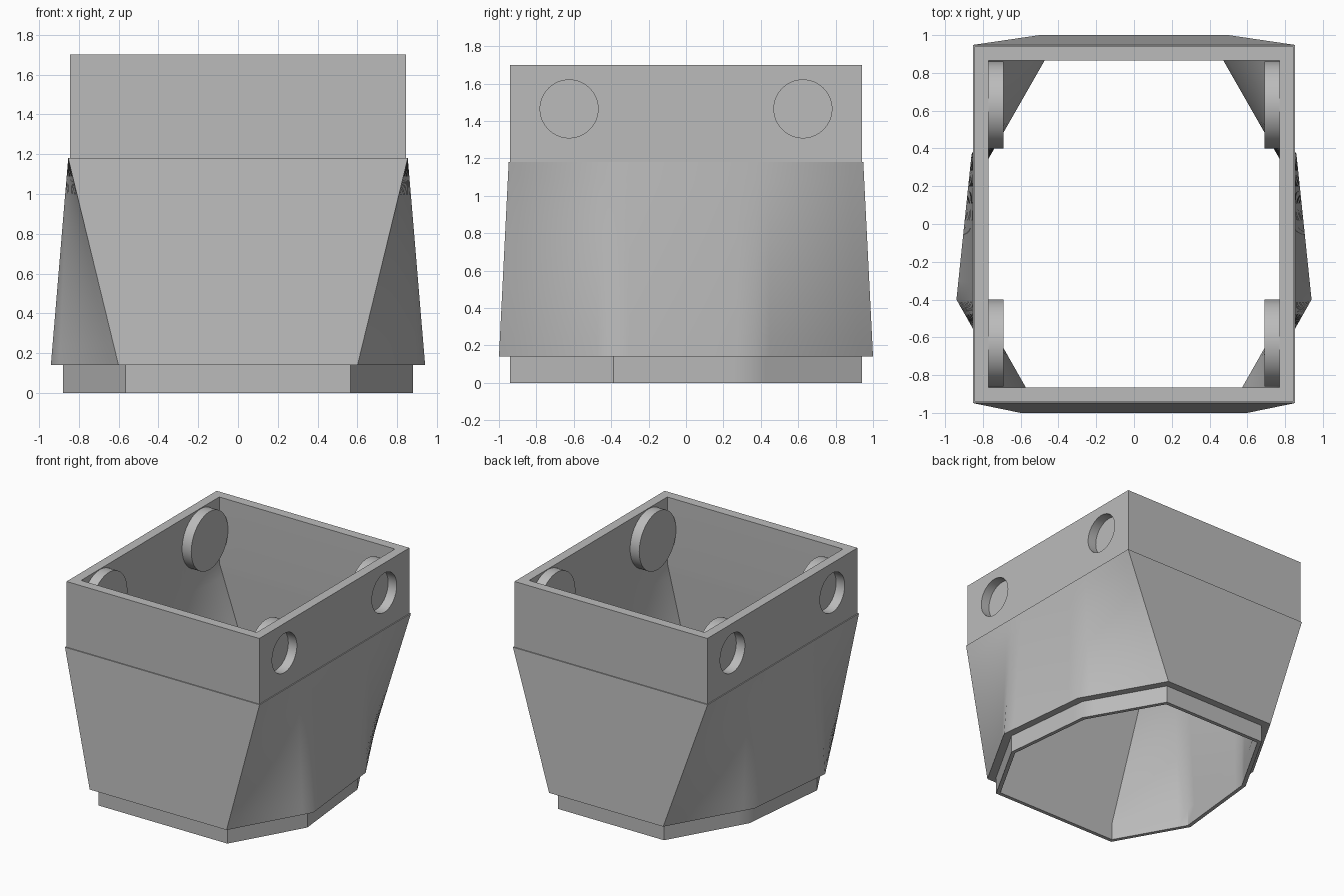
import bpy, bmesh, math
from mathutils import Vector, Matrix

cube = bpy.data.objects.get("Cube")
if cube:
    bpy.data.objects.remove(cube, do_unlink=True)

grey = bpy.data.materials.new("plain_grey")
grey.use_nodes = True
grey.diffuse_color = (0.5, 0.5, 0.5, 1)
grey.node_tree.nodes["Principled BSDF"].inputs["Base Color"].default_value = (0.5, 0.5, 0.5, 1)

SEGMENTS = 8
BASE_Z, SHOULDER_Z, TOP_Z = 0.14, 1.18, 1.70


def finish(name, bm):
    """Turn a bmesh into a grey object."""
    bmesh.ops.recalc_face_normals(bm, faces=bm.faces[:])
    mesh = bpy.data.meshes.new(name)
    bm.to_mesh(mesh)
    bm.free()
    mesh.materials.append(grey)
    obj = bpy.data.objects.new(name, mesh)
    bpy.context.collection.objects.link(obj)
    return obj


def smooth(obj, degrees=35):
    bpy.ops.object.select_all(action="DESELECT")
    obj.select_set(True)
    bpy.context.view_layer.objects.active = obj
    bpy.ops.object.shade_smooth_by_angle(angle=math.radians(degrees))


def mirrored(half):
    """Close a right-hand half outline, given front to back, into a full one."""
    return [Vector(p) for p in half] + [Vector((-x, y)) for x, y in reversed(half)]


def inset(outline, d):
    """Move every side of an anticlockwise outline inward by d."""
    result = []
    for i, p in enumerate(outline):
        a = (p - outline[i - 1]).normalized()
        b = (outline[(i + 1) % len(outline)] - p).normalized()
        na, nb = Vector((-a.y, a.x)), Vector((-b.y, b.x))
        result.append(p + (na + nb) * d / (1 + na.dot(nb)))
    return result


def rectangle(x, y, y1, y2):
    """Rectangle with two extra side points to match the eight-sided base."""
    return mirrored([(x, -y), (x, y1), (x, y2), (x, y)])


def ring(outline, z):
    points = []
    for i, p in enumerate(outline):
        q = outline[(i + 1) % len(outline)]
        points += [p.lerp(q, k / SEGMENTS).to_3d() + Vector((0, 0, z)) for k in range(SEGMENTS)]
    return points


# Outlines of the skirt, the collar below it and the bore
skirt = mirrored([(0.60, -1.0), (0.94, -0.4), (0.86, 0.37), (0.50, 1.0)])
collar = inset(skirt, 0.06)
bore = inset(skirt, 0.09)
shoulder = rectangle(0.853, 0.948, -0.4, 0.37)
box_outer = rectangle(0.845, 0.94, -0.4, 0.37)
box_inner = rectangle(0.77, 0.865, -0.38, 0.34)

# Hollow body: section outline, height, and number of rows leading to it
sections = [
    (collar, 0, 1), (collar, BASE_Z, 1), (skirt, BASE_Z, 1),
    (shoulder, SHOULDER_Z, 10), (box_outer, SHOULDER_Z, 1),
    (box_outer, TOP_Z, 1), (box_inner, TOP_Z, 1),
    (box_inner, SHOULDER_Z, 1), (bore, BASE_Z, 10), (bore, 0, 1),
]
rings = []
for outline, z, rows in sections:
    target = ring(outline, z)
    start = rings[-1] if rings else target
    for r in range(1, rows + 1):
        rings.append([a.lerp(b, r / rows) for a, b in zip(start, target)])

bm = bmesh.new()
loops = [[bm.verts.new(p) for p in points] for points in rings]
for i, lower in enumerate(loops):
    upper = loops[(i + 1) % len(loops)]
    for j in range(len(lower)):
        k = (j + 1) % len(lower)
        bm.faces.new((lower[j], lower[k], upper[k], upper[j]))
body = finish("transition_body", bm)


def side_cylinders(name, radius, x_in, x_out, centre_y):
    """Four cylinders lying along x, one near each corner of the box."""
    bm = bmesh.new()
    for sx in (-1, 1):
        for sy in (-1, 1):
            place = Matrix.Translation((sx * (x_in + x_out) / 2, sy * centre_y, 1.465))
            bmesh.ops.create_cone(bm, cap_ends=True, segments=64, radius1=radius, radius2=radius,
                                  depth=x_out - x_in,
                                  matrix=place @ Matrix.Rotation(math.pi / 2, 4, "Y"))
    return finish(name, bm)


# Round holes through the side walls
cutter = side_cylinders("hole_cutter", 0.155, 0.72, 0.90, 0.625)
cutter.hide_render = True
cut = body.modifiers.new("side_holes", "BOOLEAN")
cut.operation = "DIFFERENCE"
cut.solver = "EXACT"
cut.object = cutter
bpy.ops.object.select_all(action="DESELECT")
body.select_set(True)
bpy.context.view_layer.objects.active = body
bpy.ops.object.modifier_apply(modifier=cut.name)
bpy.data.objects.remove(cutter, do_unlink=True)
smooth(body)

# Discs closing the holes from inside
smooth(side_cylinders("inner_discs", 0.23, 0.69, 0.77, 0.63))
